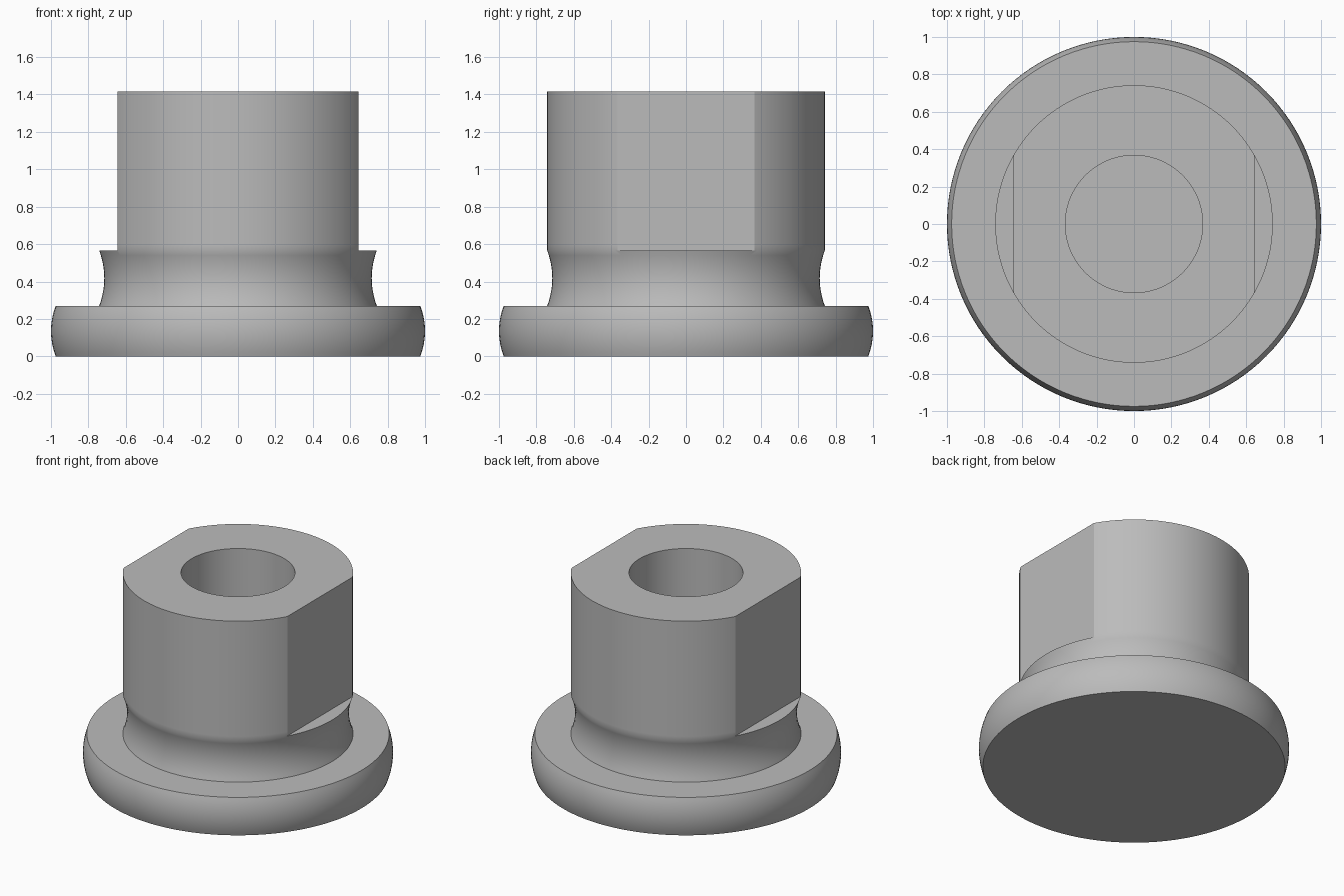
import bpy
import bmesh
from math import cos, sin, radians, tau
from mathutils import Matrix

cube = bpy.data.objects.get("Cube")
if cube:
    bpy.data.objects.remove(cube, do_unlink=True)

SEGMENTS = 128
FLANGE_TOP, NECK_TOP, TOP = 0.27, 0.565, 1.415
FLANGE_R, BODY_R, HOLE_R, FLAT_X = 0.975, 0.742, 0.367, 0.645
HOLE_FLOOR = FLANGE_TOP

grey = bpy.data.materials.new("plain_grey")
grey.use_nodes = True
colour = (0.5, 0.5, 0.5, 1)
grey.diffuse_color = colour
grey.node_tree.nodes["Principled BSDF"].inputs["Base Color"].default_value = colour


def bowed(radius, low, high, bulge, steps=12):
    """Profile points from low to high, bowed outwards by bulge."""
    points = []
    for i in range(steps + 1):
        t = i / steps
        points.append((radius + bulge * 4 * t * (1 - t), low + (high - low) * t))
    return points


def add_object(name, bm):
    mesh = bpy.data.meshes.new(name)
    bmesh.ops.recalc_face_normals(bm, faces=bm.faces)
    bm.to_mesh(mesh)
    bm.free()
    obj = bpy.data.objects.new(name, mesh)
    bpy.context.collection.objects.link(obj)
    mesh.materials.append(grey)
    return obj


def lathe(name, profile):
    """Turn a profile around z, closing both ends with flat discs."""
    bm = bmesh.new()
    rings = [[bm.verts.new((r * cos(tau * i / SEGMENTS), r * sin(tau * i / SEGMENTS), z))
              for i in range(SEGMENTS)] for r, z in profile]
    for a, b in zip(rings, rings[1:]):
        for i in range(SEGMENTS):
            j = (i + 1) % SEGMENTS
            bm.faces.new((a[i], a[j], b[j], b[i]))
    bm.faces.new(rings[0])
    bm.faces.new(rings[-1])
    return add_object(name, bm)


# Rounded flange, waisted neck, cylindrical body and blind bore in one profile
profile = bowed(FLANGE_R, 0, FLANGE_TOP, 0.025)
profile += bowed(BODY_R, FLANGE_TOP, NECK_TOP, -0.027)
profile += [(BODY_R, NECK_TOP + 0.03), (BODY_R, TOP), (HOLE_R, TOP), (HOLE_R, HOLE_FLOOR)]
bushing = lathe("flanged_bushing", profile)

# Parallel flats on both sides of the body
for side, label in ((1, "left"), (-1, "right")):
    bm = bmesh.new()
    bmesh.ops.create_cube(bm, size=1)
    bmesh.ops.scale(bm, vec=(0.5, 2, 1.2), verts=bm.verts)
    bmesh.ops.transform(bm, verts=bm.verts, matrix=Matrix.Translation(
        (side * (FLAT_X + 0.25), 0, NECK_TOP + 0.6)))
    cutter = add_object(label + "_flat_cutter", bm)
    cutter.hide_render = True
    cut = bushing.modifiers.new(label + "_flat", 'BOOLEAN')
    cut.operation = 'DIFFERENCE'
    cut.solver = 'EXACT'
    cut.object = cutter
    bpy.ops.object.select_all(action='DESELECT')
    bpy.context.view_layer.objects.active = bushing
    bushing.select_set(True)
    bpy.ops.object.modifier_apply(modifier=cut.name)
    bpy.data.objects.remove(cutter, do_unlink=True)

# Smooth turned surfaces, crisp machined edges
bpy.ops.object.shade_smooth_by_angle(angle=radians(25))
